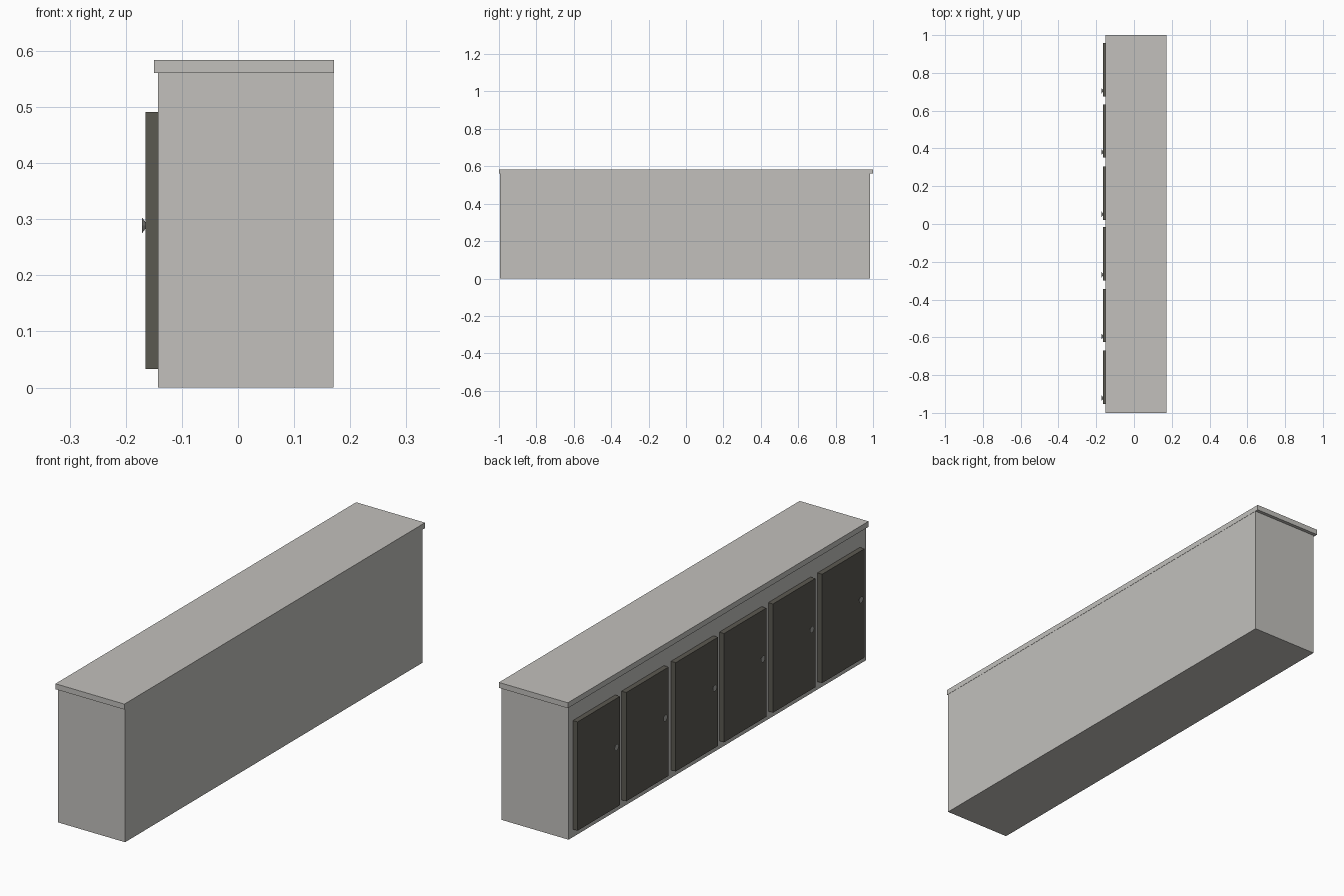
import bpy, bmesh, math
from mathutils import Matrix

if "Cube" in bpy.data.objects:
    bpy.data.objects.remove(bpy.data.objects["Cube"])


def material(name, rgb):
    m = bpy.data.materials.new(name)
    m.diffuse_color = (*rgb, 1)
    m.use_nodes = True
    m.node_tree.nodes["Principled BSDF"].inputs["Base Color"].default_value = m.diffuse_color
    return m


STONE = material("light_grey", (0.54, 0.53, 0.505))
DARK = material("dark_olive_grey", (0.105, 0.1, 0.083))
METAL = material("handle_grey", (0.36, 0.36, 0.34))


def finish(bm, name, mat):
    me = bpy.data.meshes.new(name)
    bmesh.ops.recalc_face_normals(bm, faces=bm.faces)
    bm.to_mesh(me)
    bm.free()
    me.materials.append(mat)
    ob = bpy.data.objects.new(name, me)
    bpy.context.collection.objects.link(ob)
    return ob


def box(name, lo, hi, mat):
    size = [b - a for a, b in zip(lo, hi)]
    mid = [(a + b) / 2 for a, b in zip(lo, hi)]
    bm = bmesh.new()
    bmesh.ops.create_cube(bm, size=1, matrix=Matrix.Translation(mid) @ Matrix.Diagonal((*size, 1)))
    return finish(bm, name, mat)


def knob(name, y, z, mat):
    # flared knob, narrow at the door and wide at the outer end
    bm = bmesh.new()
    place = Matrix.Translation((-0.168, y, z)) @ Matrix.Rotation(-math.pi / 2, 4, 'Y')
    bmesh.ops.create_cone(bm, cap_ends=True, segments=12, radius1=0.006,
                          radius2=0.014, depth=0.006, matrix=place)
    return finish(bm, name, mat)


# cabinet body and overhanging worktop
box("cabinet_body", (-0.143, -0.994, 0), (0.17, 0.985, 0.561), STONE)
box("worktop", (-0.15, -1, 0.561), (0.171, 1, 0.584), STONE)

# six doors along the -x side, each with a knob
for i, y in enumerate((0.816, 0.492, 0.163, -0.158, -0.484, -0.811), 1):
    box(f"door_{i}", (-0.165, y - 0.141, 0.033), (-0.143, y + 0.141, 0.491), DARK)
    knob(f"door_knob_{i}", y - 0.111, 0.289, METAL)
